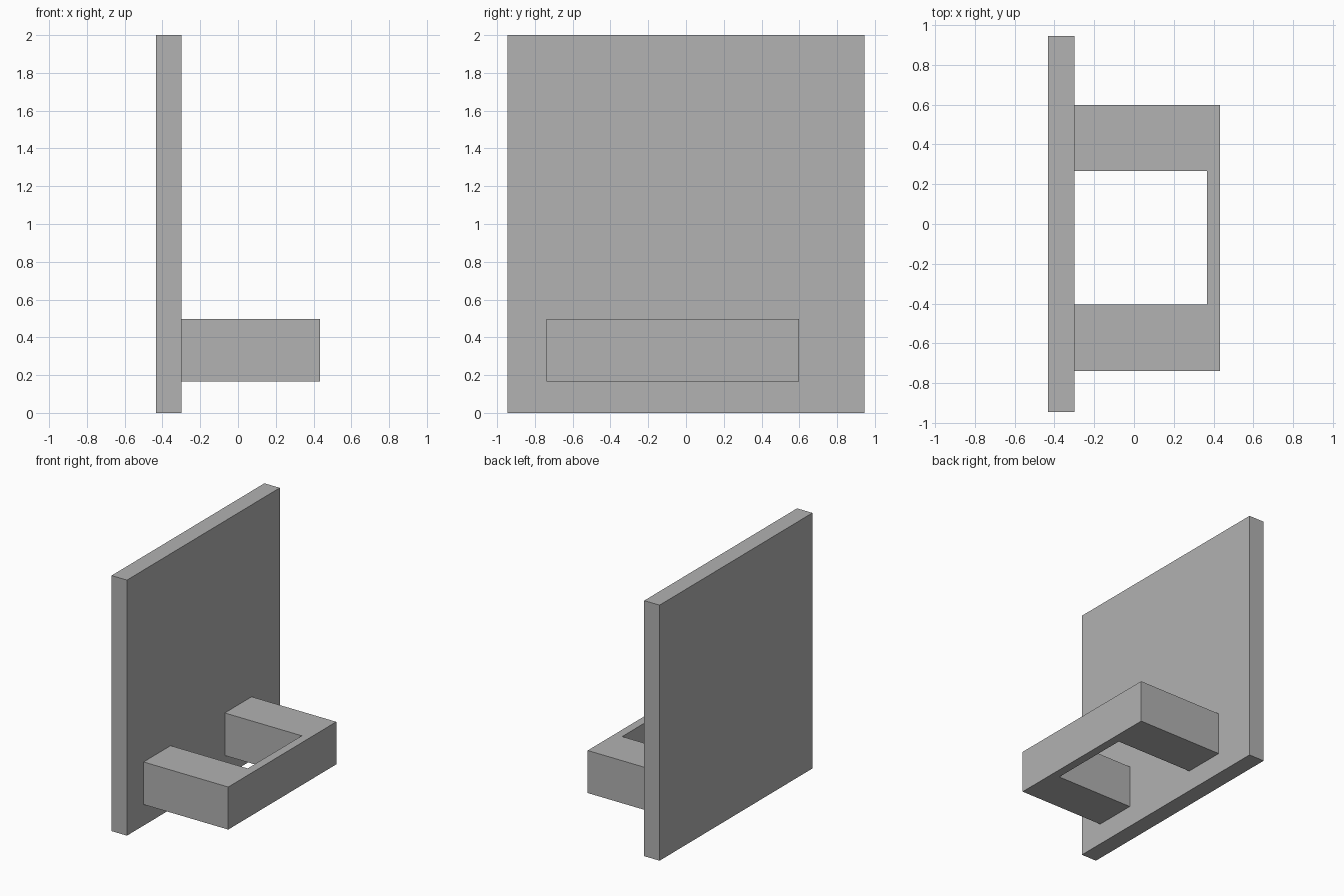
import bpy
import bmesh

default = bpy.data.objects.get("Cube")
if default:
    bpy.data.objects.remove(default, do_unlink=True)

# Single plain grey
grey = bpy.data.materials.new("plain_grey")
grey.use_nodes = True
colour = (0.445, 0.445, 0.445, 1)
grey.diffuse_color = colour
grey.node_tree.nodes["Principled BSDF"].inputs["Base Color"].default_value = colour


def extrude_outline(name, outline, bottom, top):
    """Extrude a counter-clockwise plan outline from bottom to top."""
    bm = bmesh.new()
    base = bm.faces.new([bm.verts.new((x, y, bottom)) for x, y in outline])
    result = bmesh.ops.extrude_face_region(bm, geom=[base], use_keep_orig=True)
    for item in result["geom"]:
        if isinstance(item, bmesh.types.BMVert):
            item.co.z = top
    bmesh.ops.recalc_face_normals(bm, faces=bm.faces)
    mesh = bpy.data.meshes.new(name)
    bm.to_mesh(mesh)
    bm.free()
    mesh.materials.append(grey)
    obj = bpy.data.objects.new(name, mesh)
    bpy.context.collection.objects.link(obj)
    return obj


# Plan dimensions shared by the panel and the bracket
back, wall, inner, tip = -0.433, -0.3, 0.367, 0.433
half_width = 0.945
right, right_in, left_in, left = -0.739, -0.405, 0.265, 0.597

# Upright panel
extrude_outline("upright_panel",
                [(back, -half_width), (wall, -half_width),
                 (wall, half_width), (back, half_width)], 0, 2)

# U-shaped bracket: two thick arms joined by a thin end bar
extrude_outline("u_bracket",
                [(wall, right), (tip, right), (tip, left), (wall, left),
                 (wall, left_in), (inner, left_in),
                 (inner, right_in), (wall, right_in)], 0.165, 0.498)
